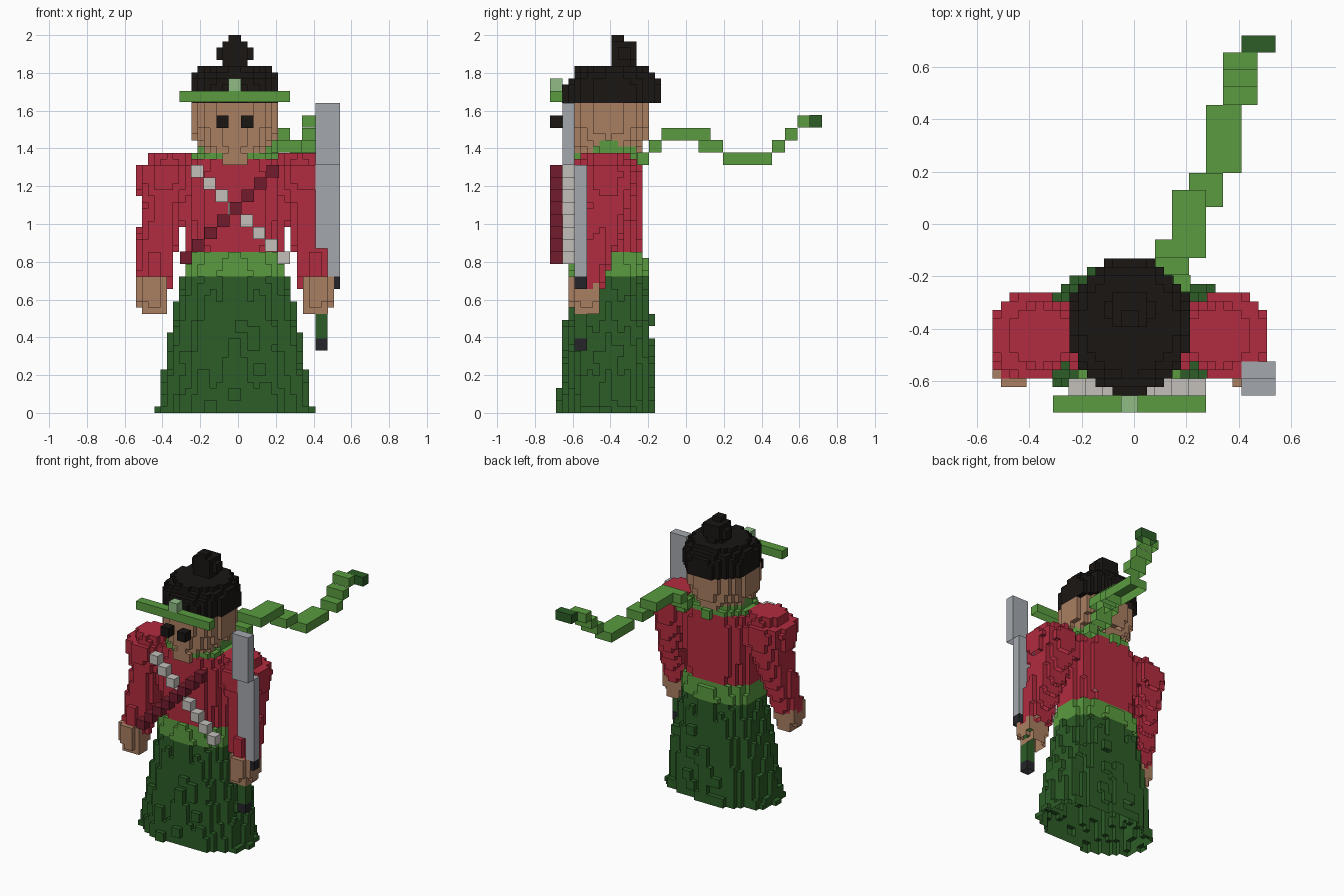
import bpy, bmesh, math, random
from mathutils import Vector

if "Cube" in bpy.data.objects:
    bpy.data.objects.remove(bpy.data.objects["Cube"])

random.seed(4)
H = 2 / 61          # fine voxel step
V = 2 * H           # full cube size
AX = -0.0165        # symmetry axis of the figure


def material(name, rgb):
    m = bpy.data.materials.new(name)
    m.diffuse_color = (*rgb, 1)
    m.use_nodes = True
    m.node_tree.nodes["Principled BSDF"].inputs["Base Color"].default_value = m.diffuse_color
    return m


RED = material("red_cloth", (0.45, 0.025, 0.05))
DARK_RED = material("dark_red", (0.17, 0.012, 0.025))
GREEN = material("green_cloth", (0.1, 0.33, 0.05))
DARK_GREEN = material("dark_green", (0.025, 0.11, 0.02))
JADE = material("jade", (0.28, 0.5, 0.24))
SKIN = material("skin", (0.4, 0.21, 0.12))
BLACK = material("black", (0.01, 0.008, 0.007))
STEEL = material("steel", (0.37, 0.39, 0.42))
PALE = material("pale_grey", (0.55, 0.53, 0.5))
CHARCOAL = material("charcoal", (0.018, 0.018, 0.023))


def make_object(name, bm, mat):
    """Finish a part; the blocks are open underneath."""
    bm.normal_update()
    under = [f for f in bm.faces if f.normal.z < -.9]
    bmesh.ops.delete(bm, geom=under, context="FACES")
    me = bpy.data.meshes.new(name)
    bm.to_mesh(me)
    bm.free()
    me.materials.append(mat)
    ob = bpy.data.objects.new(name, me)
    bpy.context.collection.objects.link(ob)
    return ob


def boxes(name, mat, specs):
    """One object from axis-aligned boxes (x0, x1, y0, y1, z0, z1)."""
    bm = bmesh.new()
    for x0, x1, y0, y1, z0, z1 in specs:
        vs = bmesh.ops.create_cube(bm, size=1)["verts"]
        for v in vs:
            v.co = Vector((x0 + (v.co.x + .5) * (x1 - x0),
                           y0 + (v.co.y + .5) * (y1 - y0),
                           z0 + (v.co.z + .5) * (z1 - z0)))
    return make_object(name, bm, mat)


def section(rows, z):
    for a, b in zip(rows, rows[1:]):
        if a[0] <= z <= b[0]:
            t = (z - a[0]) / (b[0] - a[0])
            return [p + (q - p) * t for p, q in zip(a[1:], b[1:])]
    return None


SIDES = []
for axis in range(3):
    for s in (0, 1):
        u, w = (axis + 1) % 3, (axis + 2) % 3
        quad = []
        for a, b in ((0, 0), (1, 0), (1, 1), (0, 1)):
            c = [0, 0, 0]
            c[axis], c[u], c[w] = s, a, b
            quad.append(tuple(c))
        d = [0, 0, 0]
        d[axis] = 2 * s - 1
        SIDES.append((tuple(d), quad if s else quad[::-1]))


def voxels(name, mat, rows, power=2.0, folds=0.0, bumps=0, side=1):
    """Voxel solid from elliptical sections (z, cx, cy, rx, ry), bottom to top."""
    cells = set()
    for k in range(round(rows[0][0] / H), round(rows[-1][0] / H)):
        sec = section(rows, (k + .5) * H)
        if not sec:
            continue
        cx, cy, rx, ry = sec
        for i in range(-18, 18):
            for j in range(-24, 0):
                dx, dy = (i + .5) * H - side * cx, (j + .5) * H - cy
                r = 1 + folds * math.cos(12 * math.atan2(dy / ry, dx / rx))
                if abs(dx / rx) ** power + abs(dy / ry) ** power <= r:
                    cells.add((i, j, k))
    # loose full-size cubes sticking out of the surface
    top = rows[-1][0]
    for _ in range(bumps):
        z = top * .65 * random.random() ** 1.8
        cx, cy, rx, ry = section(rows, z)
        a = random.uniform(0, 2 * math.pi)
        i0 = int(rx * math.cos(a) / H) - 1
        j0, k0 = round((cy + ry * math.sin(a)) / H) - 1, int(z / H)
        cells |= {(i0 + a, j0 + b, k0 + c) for a in (0, 1) for b in (0, 1) for c in (0, 1)}
    bm, verts = bmesh.new(), {}

    def vert(p):
        if p not in verts:
            verts[p] = bm.verts.new((AX + p[0] * H, p[1] * H, p[2] * H))
        return verts[p]

    for c in cells:
        for d, quad in SIDES:
            if tuple(a + b for a, b in zip(c, d)) not in cells:
                bm.faces.new([vert(tuple(a + b for a, b in zip(c, q))) for q in quad])
    return make_object(name, bm, mat)


# Long flared skirt, sash and bodice
voxels("skirt", DARK_GREEN, [(0, 0, -.425, .405, .24), (.13, 0, -.42, .375, .235),
       (.36, 0, -.41, .345, .225), (.58, 0, -.41, .3, .21), (.73, 0, -.41, .27, .205)],
       power=2.3, folds=.09, bumps=44)
voxels("sash", GREEN, [(.72, 0, -.41, .27, .205), (.86, 0, -.41, .265, .195)], power=2.4)
voxels("bodice", RED, [(.855, 0, -.41, .255, .18), (1.1, 0, -.41, .265, .18),
       (1.25, 0, -.41, .27, .18), (1.345, 0, -.41, .25, .175)], power=2.7)

# Puffed sleeves and hands
for side, label in ((-1, "left"), (1, "right")):
    voxels(label + "_sleeve", RED, [(.66, .43, -.515, .085, .075), (.85, .42, -.475, .11, .1),
           (1.0, .39, -.435, .115, .12), (1.12, .375, -.42, .13, .135), (1.18, .37, -.42, .15, .155),
           (1.25, .365, -.425, .165, .17), (1.31, .365, -.425, .16, .16),
           (1.32, .35, -.425, .12, .13), (1.38, .345, -.425, .11, .11)], side=side)
    voxels(label + "_hand", SKIN, [(.525, .43, -.53, .065, .06), (.6, .44, -.535, .085, .085),
           (.73, .44, -.535, .09, .08)], power=2.5, side=side)

# Scarf collar, head, hair and topknot
voxels("scarf_collar", GREEN, [(1.31, 0, -.41, .24, .2), (1.37, 0, -.4, .225, .19),
       (1.38, 0, -.39, .2, .15), (1.445, 0, -.4, .19, .12)])
voxels("head", SKIN, [(1.31, 0, -.49, .11, .13), (1.36, 0, -.45, .14, .17),
       (1.38, 0, -.42, .17, .19), (1.45, 0, -.41, .21, .205), (1.52, 0, -.41, .235, .215),
       (1.65, 0, -.41, .235, .215)])
voxels("hair", BLACK, [(1.64, 0, -.39, .235, .26), (1.74, 0, -.39, .235, .26),
       (1.79, 0, -.38, .215, .22), (1.84, 0, -.38, .17, .18)], power=2.1)
voxels("topknot", BLACK, [(1.83, 0, -.33, .05, .06), (1.87, 0, -.33, .08, .075),
       (1.9, 0, -.33, .09, .08), (1.935, 0, -.33, .085, .075), (1.965, 0, -.335, .06, .07),
       (1.97, 0, -.36, .035, .04), (2.0, 0, -.36, .035, .04)], power=2.2)

# Headband, jewel and eyes
FRONT = (-.72, -.655)
boxes("headband", GREEN, [(-.31, -.05, *FRONT, 1.645, 1.705), (.015, .275, *FRONT, 1.645, 1.705),
                          (-.05, .015, *FRONT, 1.645, 1.705)])
boxes("headband_jewel", JADE, [(-.05, .015, *FRONT, 1.705, 1.77)])
boxes("eyes", BLACK, [(AX + s * .0655 - V / 2, AX + s * .0655 + V / 2, *FRONT, 1.508, 1.574)
                      for s in (-1, 1)])


# Crossed chest straps, stepped one cube at a time
def strap(name, mat, y0, direction):
    specs = []
    for n in range(8):
        x, z = direction * (-.2 + n * V), 1.28 - n * V
        x += AX
        specs.append((x - V / 2, x + V / 2, y0, y0 + V, z - V / 2, z + V / 2))
    boxes(name, mat, specs)


strap("pale_chest_strap", PALE, -.655, 1)
strap("red_chest_strap", DARK_RED, -.72, -1)

# Sword held in the right hand
boxes("sword_blade", STEEL, [(.41, .54, -.655, -.59, 1.312, 1.64),
                             (.41, .475, -.59, -.525, .87, 1.312),
                             (.475, .54, -.59, -.525, .722, 1.312)])
boxes("sword_guard", CHARCOAL, [(.475, .54, -.59, -.525, .656, .722)])
boxes("sword_grip", DARK_GREEN, [(.41, .475, -.59, -.525, .394, .66)])
boxes("sword_pommel", CHARCOAL, [(.41, .475, -.59, -.525, .33, .394)])

# Scarf tail blowing out behind
tail = [(.15, .215, -.26, -.195, 1.312), (.08, .21, -.195, -.13, 1.378),
        (.08, .21, -.13, -.06, 1.443), (.145, .275, -.13, .13, 1.443),
        (.21, .34, .065, .195, 1.378), (.275, .41, .195, .455, 1.312),
        (.34, .472, .455, .525, 1.378), (.34, .472, .525, .59, 1.443),
        (.34, .472, .59, .655, 1.51)]
boxes("scarf_tail", GREEN, [(*t, t[4] + V) for t in tail])
boxes("scarf_tip", DARK_GREEN, [(.41, .54, .655, .72, 1.51, 1.576)])
